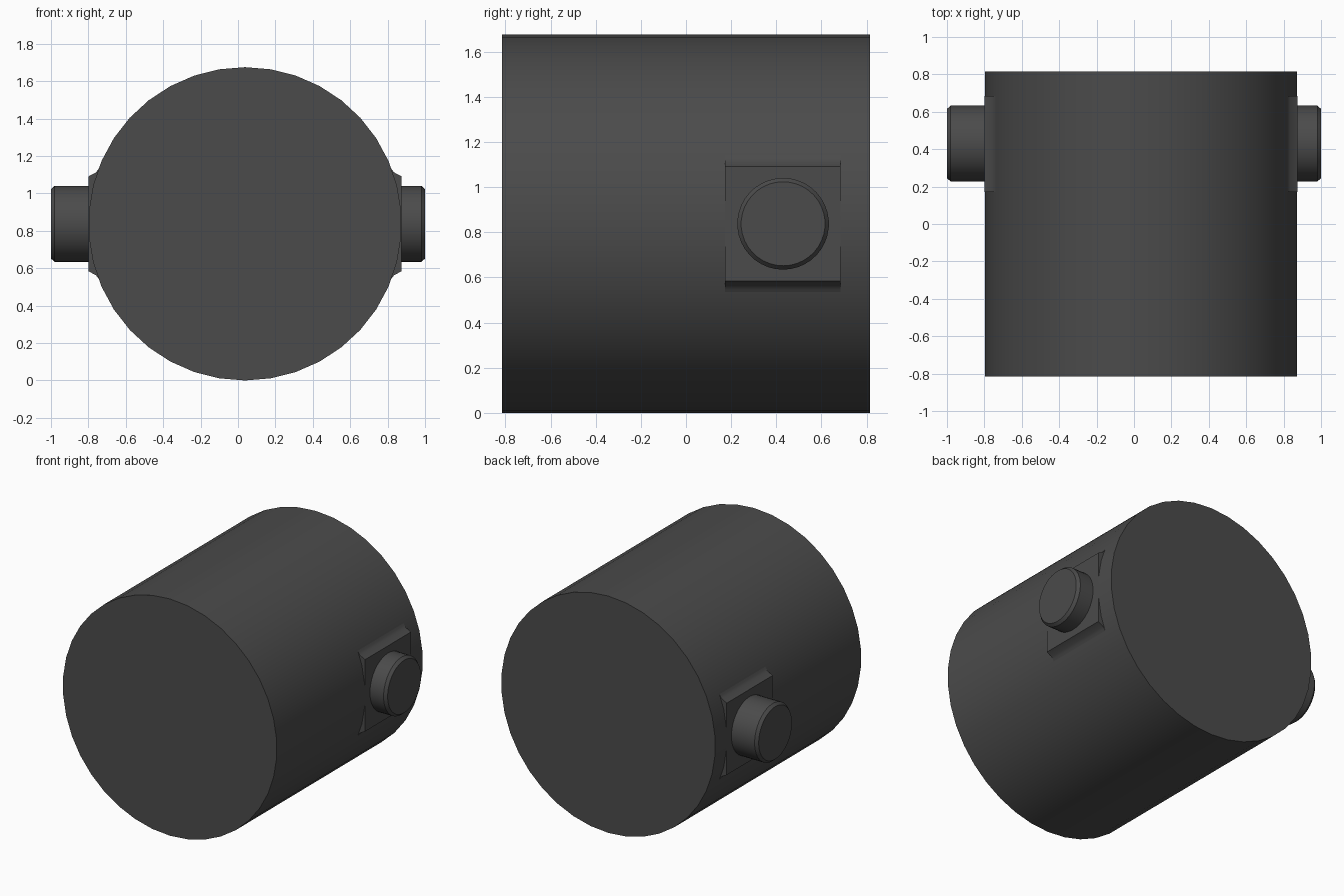
import bpy, bmesh, math
from mathutils import Vector

if "Cube" in bpy.data.objects:
    bpy.data.objects.remove(bpy.data.objects["Cube"])

CX, CZ, R = 0.0375, 0.8375, 0.8375   # body axis and radius
PEG_Y, PEG_R = 0.43, 0.203

mat = bpy.data.materials.new("dark_grey")
mat.diffuse_color = (0.07, 0.07, 0.07, 1)
mat.use_nodes = True
mat.node_tree.nodes["Principled BSDF"].inputs["Base Color"].default_value = mat.diffuse_color


def make_object(name, bm):
    bmesh.ops.recalc_face_normals(bm, faces=bm.faces[:])
    mesh = bpy.data.meshes.new(name)
    bm.to_mesh(mesh)
    bm.free()
    mesh.materials.append(mat)
    ob = bpy.data.objects.new(name, mesh)
    bpy.context.collection.objects.link(ob)
    bpy.ops.object.select_all(action='DESELECT')
    ob.select_set(True)
    bpy.context.view_layer.objects.active = ob
    bpy.ops.object.shade_smooth_by_angle(angle=math.radians(30))
    return ob


def loft(name, rings):
    """Closed solid through a list of equal-length point rings."""
    bm = bmesh.new()
    loops = [[bm.verts.new(p) for p in ring] for ring in rings]
    n = len(loops[0])
    for a, b in zip(loops, loops[1:]):
        for i in range(n):
            j = (i + 1) % n
            bm.faces.new((a[i], a[j], b[j], b[i]))
    bm.faces.new(loops[0])
    bm.faces.new(loops[-1])
    return make_object(name, bm)


def circle(n, r):
    return [(r * math.sin(2 * math.pi * i / n), r * math.cos(2 * math.pi * i / n))
            for i in range(n)]


# Main drum, lying along y
loft("drum_body", [[Vector((CX + u, y, CZ + v)) for u, v in circle(38, R)]
                   for y in (-0.815, 0.815)])

# Pad profile: flat face with flared upper and lower edges (offset from axis, height)
half = [(0.836, 0.254), (0.797, 0.275), (0.785, 0.29), (0.772, 0.315), (0.70, 0.315)]
profile = half + [(x, -z) for x, z in reversed(half)]

for side, name in ((1, "right"), (-1, "left")):
    # Mounting pad
    loft(name + "_pad", [[Vector((CX + side * x, y, CZ + z)) for x, z in profile]
                         for y in (0.172, 0.685)])
    # Round peg with chamfered tip
    stations = ((0.70, PEG_R), (0.98, PEG_R), (1.0, PEG_R - 0.017))
    loft(name + "_peg", [[Vector((side * x, PEG_Y + u, CZ + v)) for u, v in circle(38, r)]
                         for x, r in stations])
